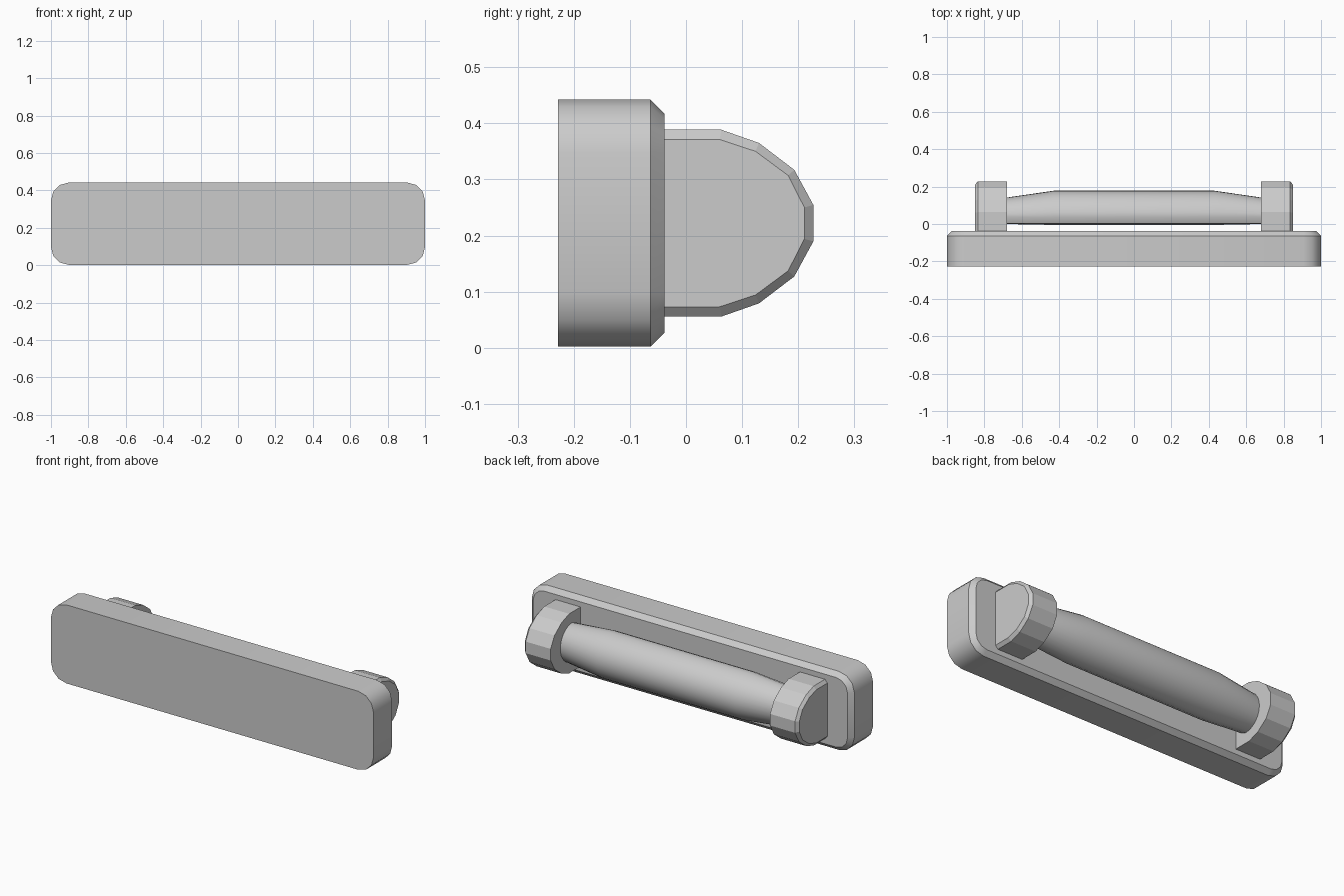
import bpy, bmesh
from math import sin, cos, pi, radians

if "Cube" in bpy.data.objects:
    bpy.data.objects.remove(bpy.data.objects["Cube"])


def loft(name, rings, smooth=None):
    """Skin a list of equal-length closed rings and cap both ends."""
    bm = bmesh.new()
    loops = [[bm.verts.new(p) for p in ring] for ring in rings]
    n = len(loops[0])
    for a, b in zip(loops, loops[1:]):
        for i in range(n):
            j = (i + 1) % n
            bm.faces.new((a[i], a[j], b[j], b[i]))
    bm.faces.new(loops[0])
    bm.faces.new(loops[-1])
    bmesh.ops.recalc_face_normals(bm, faces=bm.faces)
    mesh = bpy.data.meshes.new(name)
    bm.to_mesh(mesh)
    bm.free()
    obj = bpy.data.objects.new(name, mesh)
    bpy.context.collection.objects.link(obj)
    if smooth:
        bpy.ops.object.select_all(action='DESELECT')
        obj.select_set(True)
        bpy.context.view_layer.objects.active = obj
        bpy.ops.object.shade_smooth_by_angle(angle=radians(smooth))
    return obj


MID_Z = 0.222


def plate_ring(y, inset):
    """Rounded rectangle in the xz plane."""
    r, hx, hz = 0.095 - inset, 0.905, 0.125
    ring = []
    for q, (sx, sz) in enumerate(((1, 1), (-1, 1), (-1, -1), (1, -1))):
        for k in range(4):
            a = (q + k / 3) * pi / 2
            ring.append((sx * hx + r * cos(a), y, MID_Z + sz * hz + r * sin(a)))
    return ring


# Backing plate with a chamfered rear rim
loft("backing_plate", [plate_ring(-0.228, 0), plate_ring(-0.063, 0),
                       plate_ring(-0.038, 0.025)], 31)

# End brackets: domed profile with a chamfered outer edge
outer = [(-0.045, 0.1665), (0.063, 0.1665), (0.13, 0.143), (0.193, 0.095), (0.227, 0.0325)]
inner = [(-0.045, 0.149), (0.06, 0.149), (0.124, 0.128), (0.182, 0.085), (0.211, 0.028)]


def bracket_ring(x, half):
    return ([(x, y, MID_Z + z) for y, z in half] +
            [(x, y, MID_Z - z) for y, z in reversed(half)])


for side, label in ((-1, "left"), (1, "right")):
    loft(label + "_bracket", [bracket_ring(side * 0.68, outer),
                              bracket_ring(side * 0.835, outer),
                              bracket_ring(side * 0.85, inner)])


# Grip bar: domed section with a nearly flat rear, swelling in the middle
def grip_ring(x, front, back, half_height):
    cy = 0.037
    ring = []
    for i in range(17):
        a = -pi / 2 + pi * i / 16
        ring.append((x, cy + (front - cy) * cos(a), MID_Z + half_height * sin(a)))
    for y, t in ((0.004, 0.88), (back, 0.5), (back, -0.5), (0.004, -0.88)):
        ring.append((x, y, MID_Z + half_height * t))
    return ring


loft("grip_bar", [grip_ring(-0.69, 0.14, 0.0, 0.107),
                  grip_ring(-0.43, 0.178, -0.005, 0.132),
                  grip_ring(0.43, 0.178, -0.005, 0.132),
                  grip_ring(0.69, 0.14, 0.0, 0.107)], 35)
